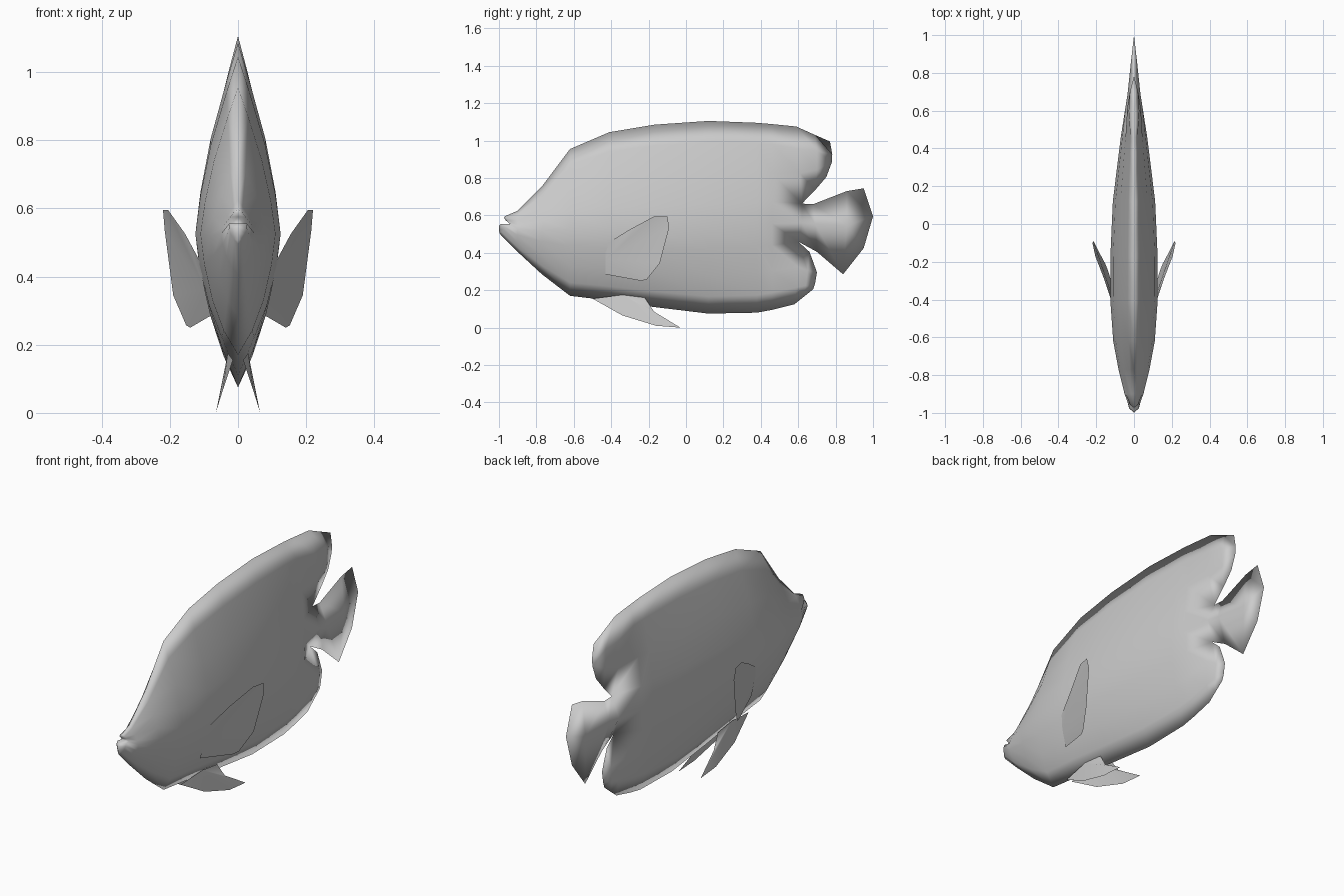
import bpy, bmesh

grey = bpy.data.materials.new("grey")
grey.diffuse_color = (0.6, 0.6, 0.6, 1)


def finish(name, bm, solid):
    # Mirror the +x half, weld the seam and shade smooth
    if solid:
        bmesh.ops.remove_doubles(bm, verts=bm.verts, dist=0.0005)
        bmesh.ops.recalc_face_normals(bm, faces=bm.faces)
    dup = bmesh.ops.duplicate(bm, geom=bm.verts[:] + bm.edges[:] + bm.faces[:])["geom"]
    for v in [g for g in dup if isinstance(g, bmesh.types.BMVert)]:
        v.co.x *= -1
    bmesh.ops.reverse_faces(bm, faces=[g for g in dup if isinstance(g, bmesh.types.BMFace)])
    if solid:
        bmesh.ops.remove_doubles(bm, verts=bm.verts, dist=0.0005)
        bmesh.ops.recalc_face_normals(bm, faces=bm.faces)
    for f in bm.faces:
        f.smooth = True
    me = bpy.data.meshes.new(name)
    bm.to_mesh(me)
    bm.free()
    me.materials.append(grey)
    bpy.context.collection.objects.link(bpy.data.objects.new(name, me))


def skin(bm, stations):
    # Quads between successive cross-sections of (x, y, z) points
    grid = [[bm.verts.new(p) for p in s] for s in stations]
    for a, b in zip(grid, grid[1:]):
        for i in range(len(a) - 1):
            bm.faces.new((a[i], a[i + 1], b[i + 1], b[i]))


# Trunk: y, top, middle, bottom, half width
trunk = [(-0.90, 0.63, 0.53, 0.41, 0.05), (-0.77, 0.76, 0.525, 0.29, 0.082),
         (-0.62, 0.96, 0.53, 0.175, 0.11), (-0.41, 1.05, 0.53, 0.15, 0.125),
         (-0.17, 1.09, 0.53, 0.115, 0.125), (0.12, 1.11, 0.54, 0.08, 0.112),
         (0.38, 1.10, 0.555, 0.085, 0.08), (0.46, 1.093, 0.56, 0.10, 0.07)]
levels = [(1, 0), (0.8, 0.27), (0.5, 0.64), (0.22, 0.88), (0, 1),
          (-0.25, 0.9), (-0.55, 0.68), (-0.8, 0.38), (-1, 0)]


def section(y, top, mid, bot, w):
    return [(w * k, y, mid + f * ((top - mid) if f > 0 else (mid - bot))) for f, k in levels]


# Lips, closed on the centre line, with a notch for the mouth
lips = [(0, -.97, .60), (.014, -.962, .592), (.022, -.955, .58), (.02, -.938, .558), (.026, -.965, .56),
        (.026, -.975, .545), (.022, -.977, .53), (.012, -.985, .515), (0, -.99, .50)]
nose = [(0, -.97, .60), (0, -.972, .592), (0, -.965, .58), (0, -.94, .557), (0, -.99, .56),
        (0, -1.0, .548), (0, -1.0, .53), (0, -.997, .51), (0, -.99, .50)]
# Rear section, pinched to the centre line at the two notches
rear = [(0, .59, 1.08), (.028, .60, .96), (.036, .61, .83), (0, .62, .668), (.045, .62, .565),
        (0, .60, .465), (.036, .60, .33), (.026, .59, .22), (0, .58, .13)]

bm = bmesh.new()
skin(bm, [nose, lips] + [section(*t) for t in trunk] + [rear])
# Dorsal lobe
skin(bm, [rear[:4],
          [(0, .69, 1.035), (.022, .70, .95), (.022, .70, .85), (0, .69, .74)],
          [(0, .77, 1.0), (0, .782, .93), (0, .78, .89), (0, .75, .81)]])
# Tail
skin(bm, [rear[3:6],
          [(0, .68, .665), (.034, .69, .56), (0, .70, .41)],
          [(0, .86, .735), (.016, .86, .55), (0, .84, .29)],
          [(0, .95, .75), (0, 1.0, .60), (0, .95, .43)]])
# Anal lobe
skin(bm, [rear[5:],
          [(0, .66, .41), (.018, .65, .31), (.016, .64, .23), (0, .63, .17)],
          [(0, .675, .37), (0, .70, .30), (0, .69, .24), (0, .68, .21)]])
finish("fish_body", bm, True)


def fin_pair(name, root, rim):
    # Thin sheet fanned out from its root, one on each side
    bm = bmesh.new()
    c = bm.verts.new(root)
    ring = [bm.verts.new(p) for p in rim]
    for a, b in zip(ring, ring[1:]):
        bm.faces.new((c, a, b))
    finish(name, bm, False)


fin_pair("pectoral_fins", (.098, -.43, .37),
         [(.08, -.43, .29), (.14, -.24, .255), (.152, -.21, .262), (.19, -.14, .35), (.215, -.09, .54),
          (.22, -.10, .60), (.205, -.17, .60), (.155, -.30, .53), (.112, -.43, .45)])
fin_pair("pelvic_fins", (.03, -.34, .18),
         [(.015, -.50, .16), (.045, -.34, .07), (.062, -.16, .015), (.065, -.03, .005),
          (.042, -.17, .09), (.032, -.22, .165)])
# Settle the lowest point on the ground
for ob in bpy.data.objects:
    ob.location.z = -0.005
